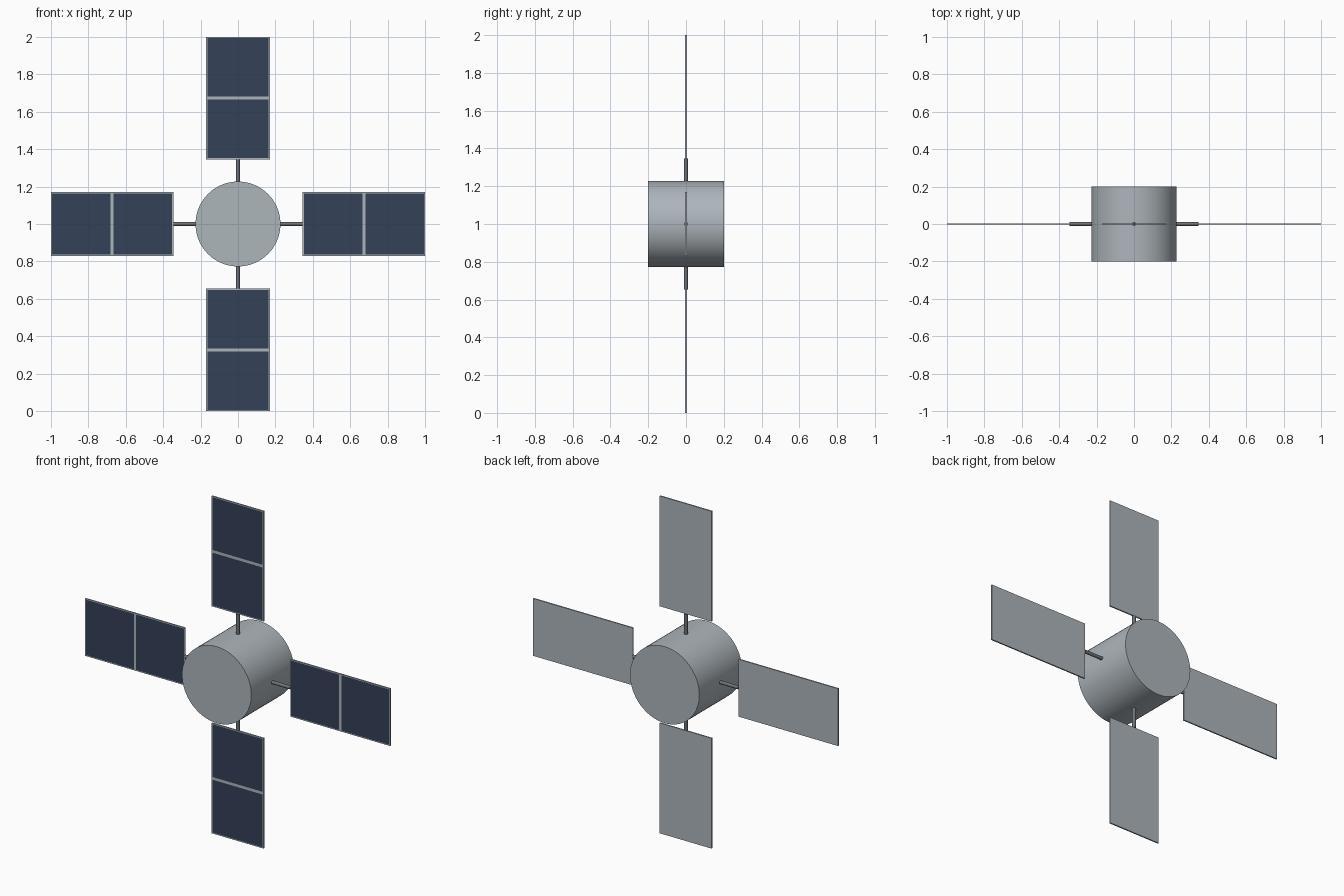
import bpy
import bmesh
import math
from mathutils import Matrix, Vector

if "Cube" in bpy.data.objects:
    bpy.data.objects.remove(bpy.data.objects["Cube"])

CENTRE = Matrix.Translation((0, 0, 1))
BODY_RADIUS, BODY_DEPTH = 0.227, 0.4
INNER, OUTER, WIDTH, THICK = 0.346, 1.0, 0.34, 0.008
BORDER, RIB = 0.006, 0.008


def material(name, colour):
    mat = bpy.data.materials.new(name)
    mat.use_nodes = True
    mat.diffuse_color = (*colour, 1)
    mat.node_tree.nodes["Principled BSDF"].inputs["Base Color"].default_value = (*colour, 1)
    return mat


metal = material("light_grey_metal", (0.42, 0.465, 0.5))
cell_blue = material("navy_cells", (0.033, 0.053, 0.097))
strut_grey = material("dark_grey_metal", (0.16, 0.175, 0.195))


def make_object(name, bm, mats, matrix):
    mesh = bpy.data.meshes.new(name)
    bm.to_mesh(mesh)
    bm.free()
    for mat in mats:
        mesh.materials.append(mat)
    obj = bpy.data.objects.new(name, mesh)
    bpy.context.collection.objects.link(obj)
    obj.matrix_world = matrix
    return obj


def cylinder(name, radius, length, sides, mat, matrix):
    bm = bmesh.new()
    bmesh.ops.create_cone(bm, cap_ends=True, segments=sides,
                          radius1=radius, radius2=radius, depth=length)
    for face in bm.faces:
        face.smooth = len(face.verts) == 4
    return make_object(name, bm, [mat], matrix)


def solar_panel(name, matrix):
    # Thin slab, cut along the cell outlines
    bm = bmesh.new()
    middle = (INNER + OUTER) / 2
    bmesh.ops.create_cube(bm, size=1, matrix=Matrix.Translation((middle, 0, 0))
                          @ Matrix.Diagonal((OUTER - INNER, THICK, WIDTH, 1)))
    half = WIDTH / 2 - BORDER
    cuts = [(Vector((x, 0, 0)), Vector((1, 0, 0)))
            for x in (INNER + BORDER, middle - RIB, middle + RIB, OUTER - BORDER)]
    cuts += [(Vector((0, 0, z)), Vector((0, 0, 1))) for z in (-half, half)]
    for point, normal in cuts:
        bmesh.ops.bisect_plane(bm, geom=bm.verts[:] + bm.edges[:] + bm.faces[:],
                               plane_co=point, plane_no=normal)
    # Cells lie on the front, inside the border and clear of the middle rib
    bm.normal_update()
    for face in bm.faces:
        c = face.calc_center_median()
        inside = abs(c.z) < half and INNER + BORDER < c.x < OUTER - BORDER
        if face.normal.y < -0.5 and inside and abs(c.x - middle) > RIB:
            face.material_index = 1
    return make_object(name, bm, [metal, cell_blue], matrix)


# Drum body, axis running front to back
cylinder("body", BODY_RADIUS, BODY_DEPTH, 64, metal,
         CENTRE @ Matrix.Rotation(math.pi / 2, 4, "X"))

# Four arms: a strut and a panel each
start = BODY_RADIUS - 0.02
along_x = Matrix.Translation(((start + INNER) / 2, 0, 0)) @ Matrix.Rotation(math.pi / 2, 4, "Y")
for i, side in enumerate(("left", "bottom", "right", "top")):
    turn = CENTRE @ Matrix.Rotation(i * math.pi / 2, 4, "Y")
    cylinder(side + "_strut", 0.01, INNER - start, 16, strut_grey, turn @ along_x)
    solar_panel(side + "_panel", turn)
